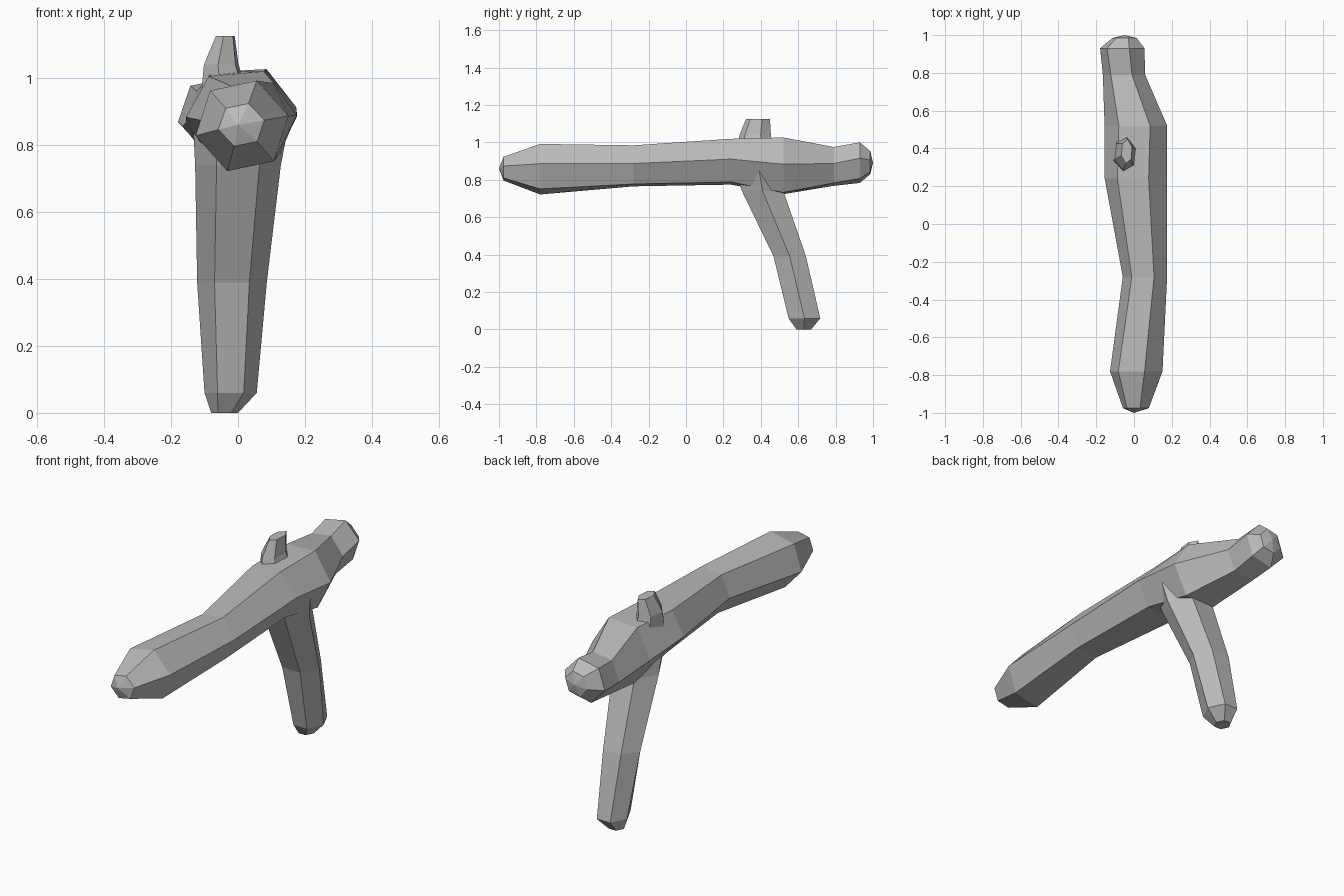
import bpy, bmesh
from math import cos, sin, radians
from mathutils import Vector

if "Cube" in bpy.data.objects:
    bpy.data.objects.remove(bpy.data.objects["Cube"], do_unlink=True)

grey = bpy.data.materials.new("weathered grey")
grey.use_nodes = True
grey.diffuse_color = (0.5, 0.5, 0.5, 1)
grey.node_tree.nodes["Principled BSDF"].inputs["Base Color"].default_value = (0.5, 0.5, 0.5, 1)

X, Y, Z = Vector((1, 0, 0)), Vector((0, 1, 0)), Vector((0, 0, 1))
SIDES = 6


def loft(name, rings, u, v):
    """Six-sided tube; each ring is centre x, y, z, radius along u, radius along v, twist."""
    bm = bmesh.new()
    loops = []
    for x, y, z, ru, rv, twist in rings:
        angles = [radians(twist + i * 360 / SIDES) for i in range(SIDES)]
        loops.append([bm.verts.new(Vector((x, y, z)) + u * ru * cos(a) + v * rv * sin(a))
                      for a in angles])
    for a, b in zip(loops, loops[1:]):
        for i in range(SIDES):
            j = (i + 1) % SIDES
            bm.faces.new((a[i], a[j], b[j], b[i]))
    bm.faces.new(loops[0])
    bm.faces.new(loops[-1])
    bmesh.ops.remove_doubles(bm, verts=bm.verts, dist=0.0005)
    bmesh.ops.recalc_face_normals(bm, faces=bm.faces)
    mesh = bpy.data.meshes.new(name)
    bm.to_mesh(mesh)
    bm.free()
    mesh.materials.append(grey)
    obj = bpy.data.objects.new(name, mesh)
    bpy.context.collection.objects.link(obj)
    return obj


# Long main branch, pointed at both ends
branch = loft("main_branch", [
    (0.00, -1.00, 0.86, 0, 0, 12),
    (0.01, -0.975, 0.86, 0.07, 0.067, 12),
    (0.012, -0.78, 0.857, 0.142, 0.142, 12),
    (0.058, -0.28, 0.875, 0.118, 0.12, 6),
    (0.01, 0.24, 0.897, 0.166, 0.134, 6),
    (0.01, 0.52, 0.875, 0.166, 0.17, 3),
    (-0.053, 0.79, 0.872, 0.113, 0.112, 8),
    (-0.062, 0.93, 0.892, 0.120, 0.114, 12),
    (-0.05, 0.985, 0.892, 0.065, 0.065, 12),
    (-0.05, 1.00, 0.892, 0, 0, 12),
], X, Z)

# Side branch flaring out of the underside
leg = loft("lower_branch", [
    (0.01, 0.385, 0.88, 0.145, 0.155, 0),
    (0.0, 0.41, 0.74, 0.128, 0.128, 0),
    (-0.018, 0.555, 0.39, 0.104, 0.100, 0),
    (-0.022, 0.633, 0.06, 0.078, 0.098, 0),
    (-0.04, 0.63, 0.0, 0.04, 0.045, 0),
], X, Y)

# Broken twig stub on top
stub = loft("twig_stub", [
    (-0.04, 0.37, 0.95, 0.075, 0.105, 20),
    (-0.05, 0.37, 1.04, 0.055, 0.085, 20),
    (-0.038, 0.385, 1.125, 0.03, 0.065, 20),
], X, Y)

# Fuse the branches into one piece of wood
bpy.context.view_layer.objects.active = branch
for part in (leg, stub):
    mod = branch.modifiers.new("join", "BOOLEAN")
    mod.operation = "UNION"
    mod.solver = "EXACT"
    mod.object = part
    bpy.ops.object.modifier_apply(modifier=mod.name)
    bpy.data.objects.remove(part, do_unlink=True)
